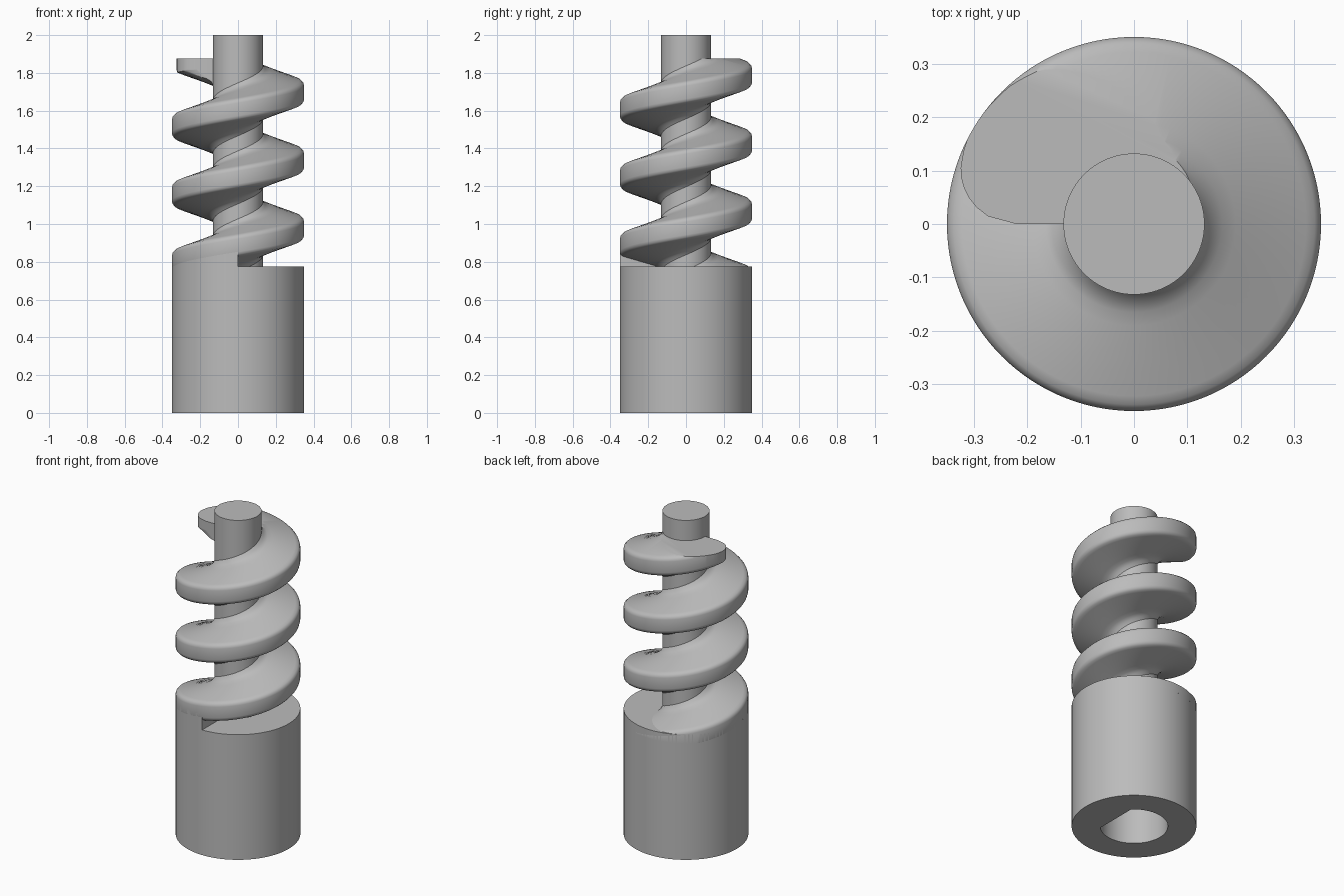
import bpy, bmesh
from math import radians, cos, sin, sqrt, pi

cube = bpy.data.objects.get("Cube")
if cube:
    bpy.data.objects.remove(cube, do_unlink=True)

R, SHAFT_R = 0.35, 0.132
BASE_TOP, FLIGHT_TOP = 0.775, 1.875
PITCH, START_Z, TURNS = 0.36, 0.617, 3.5

grey = bpy.data.materials.new("plain_grey")
grey.use_nodes = True
colour = (0.5, 0.5, 0.5, 1)
grey.diffuse_color = colour
grey.node_tree.nodes["Principled BSDF"].inputs["Base Color"].default_value = colour


def finish(bm, name):
    bmesh.ops.recalc_face_normals(bm, faces=bm.faces)
    mesh = bpy.data.meshes.new(name)
    bm.to_mesh(mesh)
    bm.free()
    mesh.materials.append(grey)
    ob = bpy.data.objects.new(name, mesh)
    bpy.context.collection.objects.link(ob)
    return ob


def smooth(ob):
    bpy.ops.object.select_all(action="DESELECT")
    ob.select_set(True)
    bpy.context.view_layer.objects.active = ob
    bpy.ops.object.shade_smooth_by_angle(angle=radians(35))


def prism(name, outline, z0, z1):
    bm = bmesh.new()
    face = bm.faces.new([bm.verts.new((x, y, z0)) for x, y in outline])
    top = bmesh.ops.extrude_face_region(bm, geom=[face])["geom"]
    bmesh.ops.translate(bm, vec=(0, 0, z1 - z0),
                        verts=[g for g in top if isinstance(g, bmesh.types.BMVert)])
    return finish(bm, name)


def circle(r, n=96):
    return [(r * cos(2 * pi * i / n), r * sin(2 * pi * i / n)) for i in range(n)]


def sweep(angles, section):
    """Join (radius, height) sections placed around the axis, with end caps."""
    bm = bmesh.new()
    rows = [[bm.verts.new((r * cos(radians(a)), r * sin(radians(a)), z))
             for r, z in section(a)] for a in angles]
    n = len(rows[0])
    for a, b in zip(rows, rows[1:]):
        for i in range(n):
            j = (i + 1) % n
            bm.faces.new((a[i], a[j], b[j], b[i]))
    bm.faces.new(rows[0])
    bm.faces.new(rows[-1])
    bmesh.ops.recalc_face_normals(bm, faces=bm.faces)
    return bm


def helix_z(a):
    return START_Z + PITCH * a / 360


# Base with a D-shaped socket underneath
base = prism("base", circle(R), 0, BASE_TOP)
cutter = prism("socket_cutter", [(min(x, 0.135), y) for x, y in circle(0.19)
                                 if x <= 0.14], -0.1, 0.6)
cutter.hide_render = True
cut = base.modifiers.new("socket", "BOOLEAN")
cut.operation, cut.object, cut.solver = "DIFFERENCE", cutter, "EXACT"
bpy.context.view_layer.objects.active = base
bpy.ops.object.modifier_apply(modifier=cut.name)
bpy.data.objects.remove(cutter, do_unlink=True)
smooth(base)

# Central shaft
smooth(prism("shaft", circle(SHAFT_R), BASE_TOP - 0.05, 2.0))

# Screw flight: tapered section with filleted root and rounded rim
half = [(0.12, 0.155), (0.132, 0.14), (0.143, 0.121), (0.165, 0.108), (0.19, 0.1),
        (0.322, 0.062), (0.338, 0.056), (0.347, 0.046), (R, 0.034)]
profile = half + [(r, -z) for r, z in reversed(half)]
END = 360 * TURNS


def flight_section(a):
    # The outer corner of the last few degrees is rounded off
    limit, d = R, radians(END - a)
    if d < radians(18):
        p = 0.22 * cos(d) + 0.105 * sin(d)
        limit = p + sqrt(max(0, p * p - 0.0484))
    elif d < radians(26):
        limit = 0.341 + 0.009 * (d - radians(18)) / radians(8)
    return [(min(r, limit), helix_z(a) + z) for r, z in profile]


bm = sweep([i * 3 for i in range(int(END / 3) + 1)], flight_section)
bmesh.ops.remove_doubles(bm, verts=bm.verts, dist=1e-5)
# Trim flat at the top, and where the flight is buried in the base
for height, up in ((FLIGHT_TOP, 1), (0.72, -1)):
    geom = bm.verts[:] + bm.edges[:] + bm.faces[:]
    bmesh.ops.bisect_plane(bm, geom=geom, plane_co=(0, 0, height),
                           plane_no=(0, 0, up), clear_outer=True)
    bmesh.ops.holes_fill(bm, edges=[e for e in bm.edges if e.is_boundary], sides=0)
smooth(finish(bm, "screw_flight"))

# Solid quarter that carries the start of the flight
support = sweep([180 + i * 3 for i in range(31)],
                lambda a: [(0.1, BASE_TOP - 0.01), (R, BASE_TOP - 0.01),
                           (R, helix_z(a)), (0.1, helix_z(a))])
smooth(finish(support, "flight_support"))
